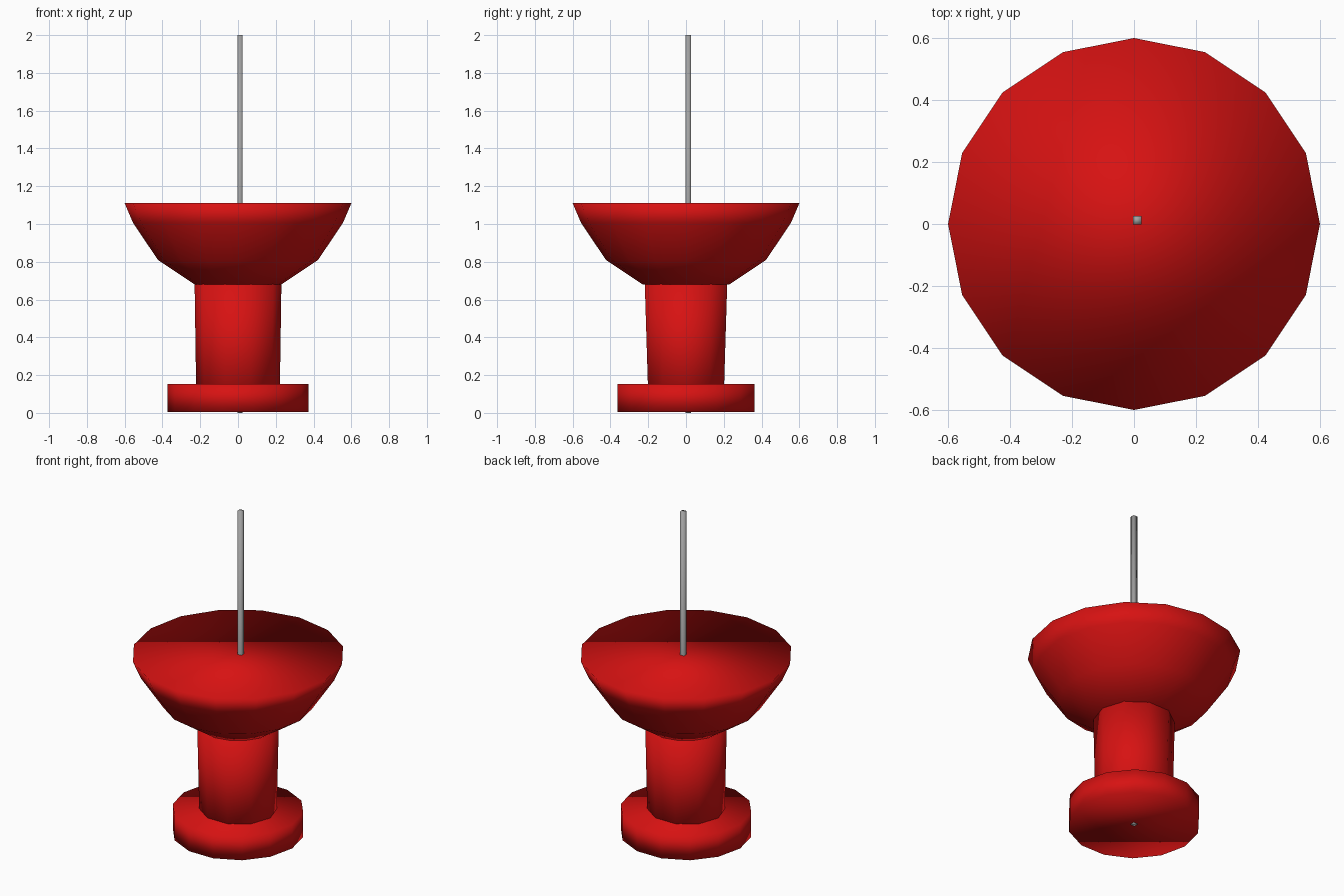
import bpy, bmesh, math

if "Cube" in bpy.data.objects:
    bpy.data.objects.remove(bpy.data.objects["Cube"])


def material(name, rgb):
    m = bpy.data.materials.new(name)
    m.diffuse_color = (*rgb, 1)
    m.use_nodes = True
    m.node_tree.nodes["Principled BSDF"].inputs["Base Color"].default_value = m.diffuse_color
    return m


RED = material("red plastic", (0.68, 0.006, 0.006))
GREY = material("grey steel", (0.36, 0.36, 0.36))


def lathe(name, profile, sides, mat, centre=(0, 0), turn=0.0):
    """Closed stack of rings; profile rows are (radius x, radius y, z)."""
    bm = bmesh.new()
    rings = []
    for rx, ry, z in profile:
        ring = []
        for i in range(sides):
            a = 2 * math.pi * i / sides + turn
            ring.append(bm.verts.new((centre[0] + rx * math.cos(a),
                                      centre[1] + ry * math.sin(a), z)))
        rings.append(ring)
    for lo, hi in zip(rings, rings[1:]):
        for i in range(sides):
            j = (i + 1) % sides
            bm.faces.new((lo[i], lo[j], hi[j], hi[i]))
    bm.faces.new(rings[0][::-1])
    bm.faces.new(rings[-1])
    for f in bm.faces:
        f.smooth = True
    mesh = bpy.data.meshes.new(name)
    bm.to_mesh(mesh)
    bm.free()
    mesh.materials.append(mat)
    ob = bpy.data.objects.new(name, mesh)
    bpy.context.collection.objects.link(ob)
    return ob


# Small disc at the bottom
lathe("grip_disc", [(0.372, 0.372, 0.004), (0.372, 0.372, 0.153)], 14, RED)

# Slightly flared shank
lathe("shank", [(0.22, 0.208, 0.02), (0.23, 0.23, 0.70)], 10, RED)

# Bowl-shaped collar with a flat top
lathe("collar", [(r, r, z) for r, z in
                 [(0.23, 0.68), (0.424, 0.81), (0.555, 1.005), (0.6, 1.11)]],
      16, RED)

# Thin square needle, a little off centre, running down through the body
r = 0.0135 * math.sqrt(2)
lathe("needle", [(r, r, 0.0), (r, r, 2.0)], 4, GREY, (0.01, 0.012), math.pi / 4)
